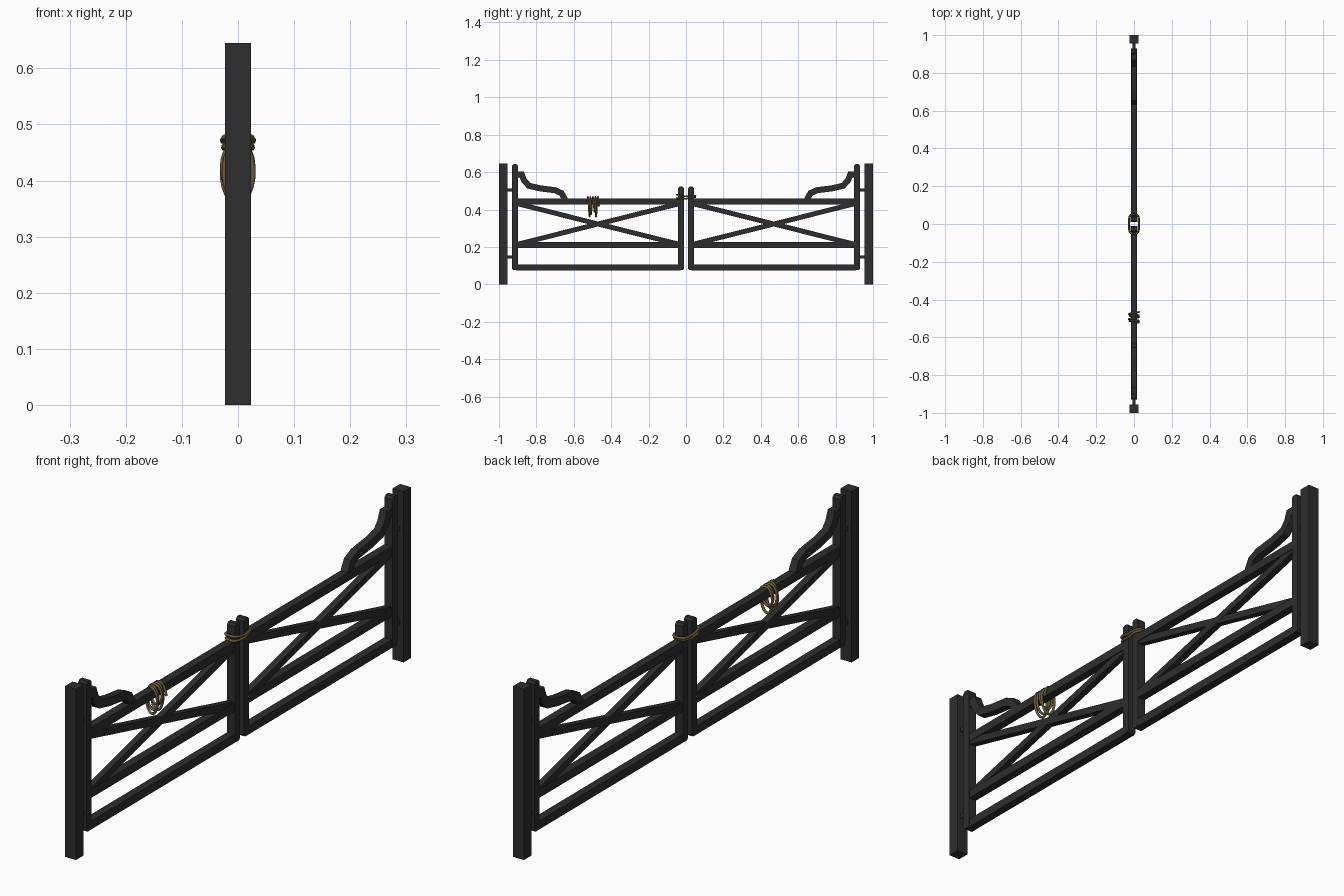
import bpy, bmesh, math
from mathutils import Vector

if "Cube" in bpy.data.objects:
    bpy.data.objects.remove(bpy.data.objects["Cube"])


def material(name, rgb):
    m = bpy.data.materials.new(name)
    m.diffuse_color = (*rgb, 1)
    m.use_nodes = True
    m.node_tree.nodes["Principled BSDF"].inputs["Base Color"].default_value = m.diffuse_color
    return m


WOOD = material("dark_wood", (0.027, 0.027, 0.027))
ROPE = material("tan_rope", (0.15, 0.108, 0.048))


def finish(name, bm, mat):
    bmesh.ops.recalc_face_normals(bm, faces=bm.faces)
    me = bpy.data.meshes.new(name)
    bm.to_mesh(me)
    bm.free()
    me.materials.append(mat)
    ob = bpy.data.objects.new(name, me)
    bpy.context.collection.objects.link(ob)
    return ob


def slab(name, outline, depth):
    """Extrude a (y, z) outline along x, centred on x = 0."""
    bm = bmesh.new()
    f = bm.faces.new([bm.verts.new((-depth / 2, y, z)) for y, z in outline])
    r = bmesh.ops.extrude_face_region(bm, geom=[f])
    vs = [g for g in r["geom"] if isinstance(g, bmesh.types.BMVert)]
    bmesh.ops.translate(bm, vec=(depth, 0, 0), verts=vs)
    return finish(name, bm, WOOD)


def bar(name, y0, y1, z0, z1, depth, c=0.0):
    """Rectangular timber, optionally with chamfered corners."""
    y0, y1 = sorted((y0, y1))
    if c:
        pts = [(y0 + c, z0), (y1 - c, z0), (y1, z0 + c), (y1, z1 - c),
               (y1 - c, z1), (y0 + c, z1), (y0, z1 - c), (y0, z0 + c)]
    else:
        pts = [(y0, z0), (y1, z0), (y1, z1), (y0, z1)]
    return slab(name, pts, depth)


def strip(name, path, width, depth):
    """Timber of constant width following a (y, z) path with mitred bends."""
    p = [Vector(q) for q in path]
    left, right = [], []
    for i, q in enumerate(p):
        a = (q - p[i - 1]).normalized() if i else (p[1] - q).normalized()
        b = (p[i + 1] - q).normalized() if i < len(p) - 1 else a
        t = (a + b).normalized()
        n = Vector((-t.y, t.x)) * (width / 2 / max(t.dot(a), 0.5))
        left.append(q + n)
        right.append(q - n)
    return slab(name, left + right[::-1], depth)


def rope(name, pts, radius, cyclic=False):
    cu = bpy.data.curves.new(name, "CURVE")
    cu.dimensions = "3D"
    cu.bevel_depth = radius
    cu.bevel_resolution = 1
    cu.use_fill_caps = True
    sp = cu.splines.new("POLY")
    sp.points.add(len(pts) - 1)
    for p, q in zip(sp.points, pts):
        p.co = (*q, 1)
    sp.use_cyclic_u = cyclic
    cu.materials.append(ROPE)
    ob = bpy.data.objects.new(name, cu)
    bpy.context.collection.objects.link(ob)
    bpy.ops.object.select_all(action="DESELECT")
    ob.select_set(True)
    bpy.context.view_layer.objects.active = ob
    bpy.ops.object.convert(target="MESH")
    bpy.ops.object.shade_smooth_by_angle(angle=math.radians(65))


# Posts, hinges and the two mirrored gate leaves
BRACE = [(0.915, 0.586), (0.878, 0.586), (0.866, 0.555), (0.84, 0.527),
         (0.78, 0.513), (0.70, 0.503), (0.665, 0.487), (0.643, 0.445)]
for s, side in ((-1, "near"), (1, "far")):
    bar(side + "_post", s * 0.955, s, 0, 0.645, 0.046)
    for z, level in ((0.147, "lower"), (0.503, "upper")):
        bar(f"{side}_{level}_hinge", s * 0.925, s * 0.96, z - 0.008, z + 0.008, 0.016)
    bar(side + "_hanging_stile", s * 0.898, s * 0.93, 0.076, 0.643, 0.034, 0.008)
    bar(side + "_meeting_stile", s * 0.011, s * 0.042, 0.076, 0.522, 0.034, 0.008)
    for z, level in ((0.091, "bottom"), (0.21, "middle"), (0.443, "top")):
        bar(f"{side}_{level}_rail", s * 0.03, s * 0.91, z - 0.016, z + 0.016, 0.031)
    strip(side + "_diagonal_down", [(s * 0.91, 0.433), (s * 0.03, 0.212)], 0.026, 0.026)
    strip(side + "_diagonal_up", [(s * 0.91, 0.212), (s * 0.03, 0.433)], 0.026, 0.024)
    strip(side + "_curved_brace", [(s * y, z) for y, z in BRACE], 0.032, 0.029)


# Rope loops tying the meeting stiles together
def ring(z, tilt, grow):
    pts = []
    for i in range(28):
        a = 2 * math.pi * i / 28
        c, d = math.cos(a), math.sin(a)
        x = (0.024 + grow) * math.copysign(abs(c) ** 0.55, c)
        y = (0.048 + grow) * math.copysign(abs(d) ** 0.55, d)
        pts.append((x, y, z + tilt * y + 0.006 * abs(y) / 0.05))
    return pts


rope("latch_rope_lower", ring(0.458, 0.05, 0.001), 0.005, True)
rope("latch_rope_upper", ring(0.470, -0.06, 0.003), 0.005, True)

# Coiled rope hanging over the near top rail, with a loose tail
coil = []
N = 24
for i in range(int(N * 4.3)):
    t = i / N
    a = 2 * math.pi * t
    drop = 0.046 + 0.007 * math.sin(t * 2.1)
    x = 0.0255 * math.sin(a) + 0.002 * math.sin(t * 3)
    z = 0.467 - drop * (1 - math.cos(a))
    coil.append((x, -0.525 + 0.0135 * t + 0.003 * math.sin(a * 0.5), z))
rope("hanging_rope_coil", coil, 0.005)
